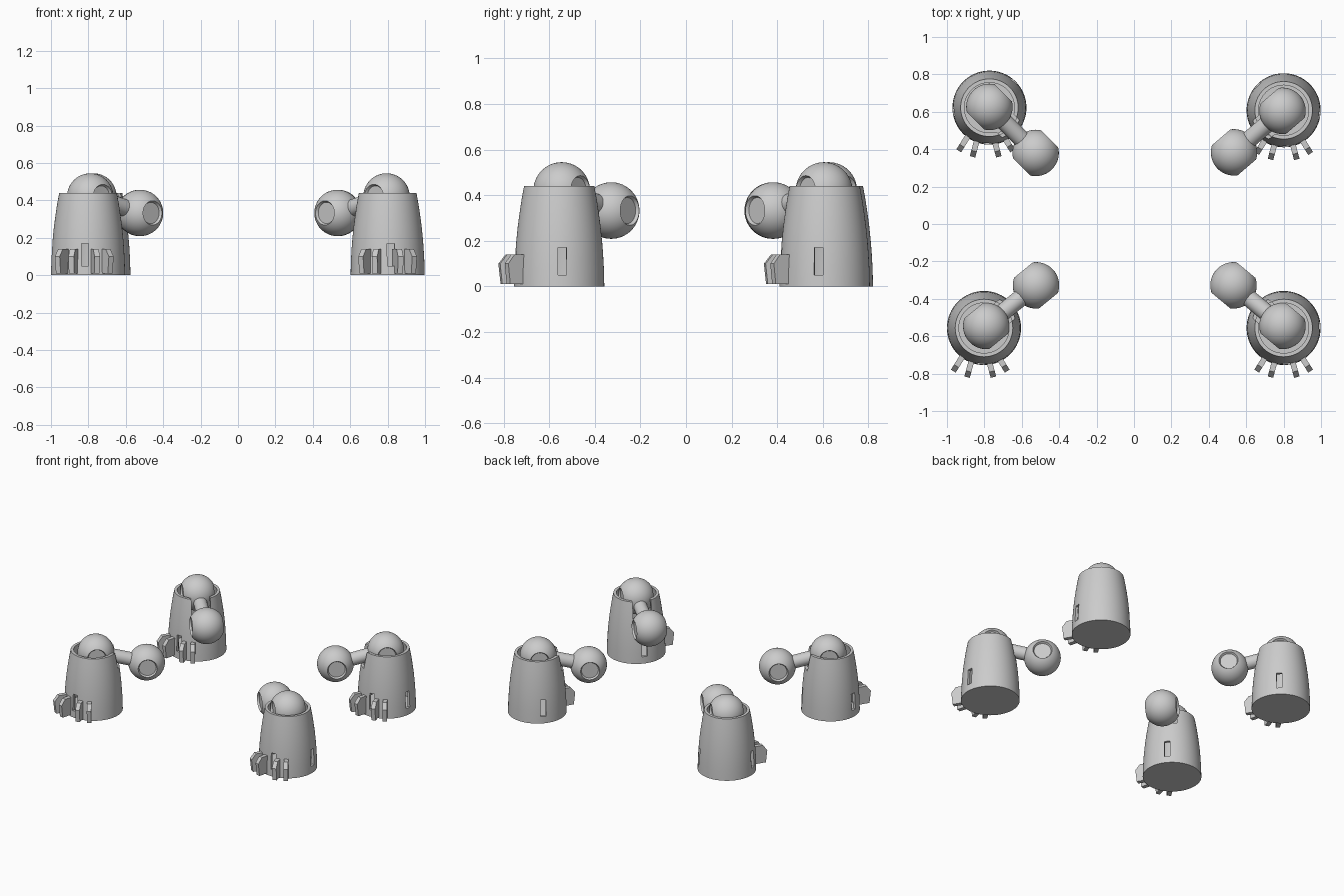
import bpy, bmesh
from math import sin, cos, radians, pi, atan2
from mathutils import Vector, Matrix

if "Cube" in bpy.data.objects:
    bpy.data.objects.remove(bpy.data.objects["Cube"])


def finish(name, bm, angle=30):
    bmesh.ops.recalc_face_normals(bm, faces=bm.faces)
    me = bpy.data.meshes.new(name)
    bm.to_mesh(me)
    bm.free()
    ob = bpy.data.objects.new(name, me)
    bpy.context.collection.objects.link(ob)
    if angle:
        smooth(ob, angle)
    return ob


def smooth(ob, angle=30):
    bpy.ops.object.select_all(action='DESELECT')
    ob.select_set(True)
    bpy.context.view_layer.objects.active = ob
    bpy.ops.object.shade_smooth_by_angle(angle=radians(angle))


def lathe(name, profile, matrix, steps=64):
    """Spin an (r, z) profile around z, then place it."""
    bm = bmesh.new()
    vs = [bm.verts.new((r, 0, z)) for r, z in profile]
    es = [bm.edges.new(p) for p in zip(vs, vs[1:])]
    bmesh.ops.spin(bm, geom=vs + es, cent=(0, 0, 0), axis=(0, 0, 1),
                   angle=2 * pi, steps=steps, use_duplicate=False)
    bmesh.ops.remove_doubles(bm, verts=bm.verts, dist=1e-5)
    bm.transform(matrix)
    return finish(name, bm)


def add_box(bm, center, az, radius, size, z):
    m = (Matrix.Translation((center.x, center.y, 0)) @ Matrix.Rotation(az, 4, 'Z')
         @ Matrix.Translation((radius, 0, z)) @ Matrix.Diagonal((*size, 1)))
    bmesh.ops.create_cube(bm, size=1, matrix=m)


# curved open sleeve: outer wall up, rim, inner wall down, floor
OUTER = [(0.198, 0), (0.196, 0.08), (0.192, 0.15), (0.188, 0.20), (0.182, 0.26),
         (0.174, 0.32), (0.165, 0.38), (0.154, 0.44)]
SLEEVE = [(0, 0)] + OUTER + [(r - 0.02, max(z, 0.02)) for r, z in reversed(OUTER)] + [(0, 0.02)]

# ball with a shallow round socket on both ends of its axis
R = 0.124
A = 0.55
arc = [(R * sin(A + (pi - 2 * A) * i / 24), R * cos(A + (pi - 2 * A) * i / 24)) for i in range(25)]
BALL = ([(0, 0.092), (0.057, 0.092)] + arc + [(0.057, -0.092), (0, -0.092)])

# claw side outline (radius, z)
CLAW = [(0.15, 0.01), (0.15, 0.14), (0.24, 0.14), (0.272, 0.10), (0.262, 0.01)]


def claws(name, center):
    bm = bmesh.new()
    for deg in (-32, -15, 15, 32):
        m = (Matrix.Translation((center.x, center.y, 0))
             @ Matrix.Rotation(radians(deg - 90), 4, 'Z'))
        f = bm.faces.new([bm.verts.new(m @ Vector((r, -0.015, z))) for r, z in CLAW])
        ext = bmesh.ops.extrude_face_region(bm, geom=[f])['geom']
        side = m.to_3x3() @ Vector((0, 0.03, 0))
        bmesh.ops.translate(bm, vec=side,
                            verts=[g for g in ext if isinstance(g, bmesh.types.BMVert)])
    finish(name, bm, 0)


def leg(name, center, knee, hip, claw_shift, slots):
    c, k, h = Vector(center), Vector((*knee, 0.421)), Vector((*hip, 0.333))
    arm = h - k
    az = atan2(arm.y, arm.x)

    # sleeve with three slots and a notch for the arm
    sleeve = lathe(name + "_sleeve", SLEEVE, Matrix.Translation((c.x, c.y, 0)))
    bm = bmesh.new()
    for deg in slots:
        add_box(bm, c, radians(deg), 0.19, (0.08, 0.038, 0.12), 0.11)
    add_box(bm, c, az, 0.16, (0.12, 0.13, 0.2), 0.42)
    cutter = finish(name + "_cutter", bm, 0)
    cutter.hide_render = True
    mod = sleeve.modifiers.new("cut", 'BOOLEAN')
    mod.operation, mod.solver, mod.object = 'DIFFERENCE', 'EXACT', cutter
    bpy.context.view_layer.objects.active = sleeve
    bpy.ops.object.modifier_apply(modifier=mod.name)
    bpy.data.objects.remove(cutter)
    smooth(sleeve)

    # knee and hip balls, sockets facing sideways to the arm
    side = Vector((-sin(az), cos(az), 0)).to_track_quat('Z', 'Y').to_matrix().to_4x4()
    lathe(name + "_knee_ball", BALL, Matrix.Translation(k) @ side, 48)
    lathe(name + "_hip_ball", BALL, Matrix.Translation(h) @ side, 48)

    # arm rod between the balls
    turn = arm.to_track_quat('Z', 'Y').to_matrix().to_4x4()
    n = arm.length
    lathe(name + "_arm", [(0, 0.05), (0.046, 0.05), (0.046, n - 0.05), (0, n - 0.05)],
          Matrix.Translation(k) @ turn, 32)

    claws(name + "_claws", c + Vector((claw_shift, 0)))


leg("front_left", (-0.802, -0.556), (-0.79, -0.545), (-0.524, -0.328), -0.02, (-95, 178, 40))
leg("front_right", (0.80, -0.556), (0.794, -0.545), (0.532, -0.328), 0, (-85, 4, 142))
leg("back_left", (-0.773, 0.622), (-0.773, 0.626), (-0.526, 0.38), -0.02, (-94, 188, 47))
leg("back_right", (0.80, 0.608), (0.794, 0.605), (0.535, 0.383), 0, (-86, -8, 137))
